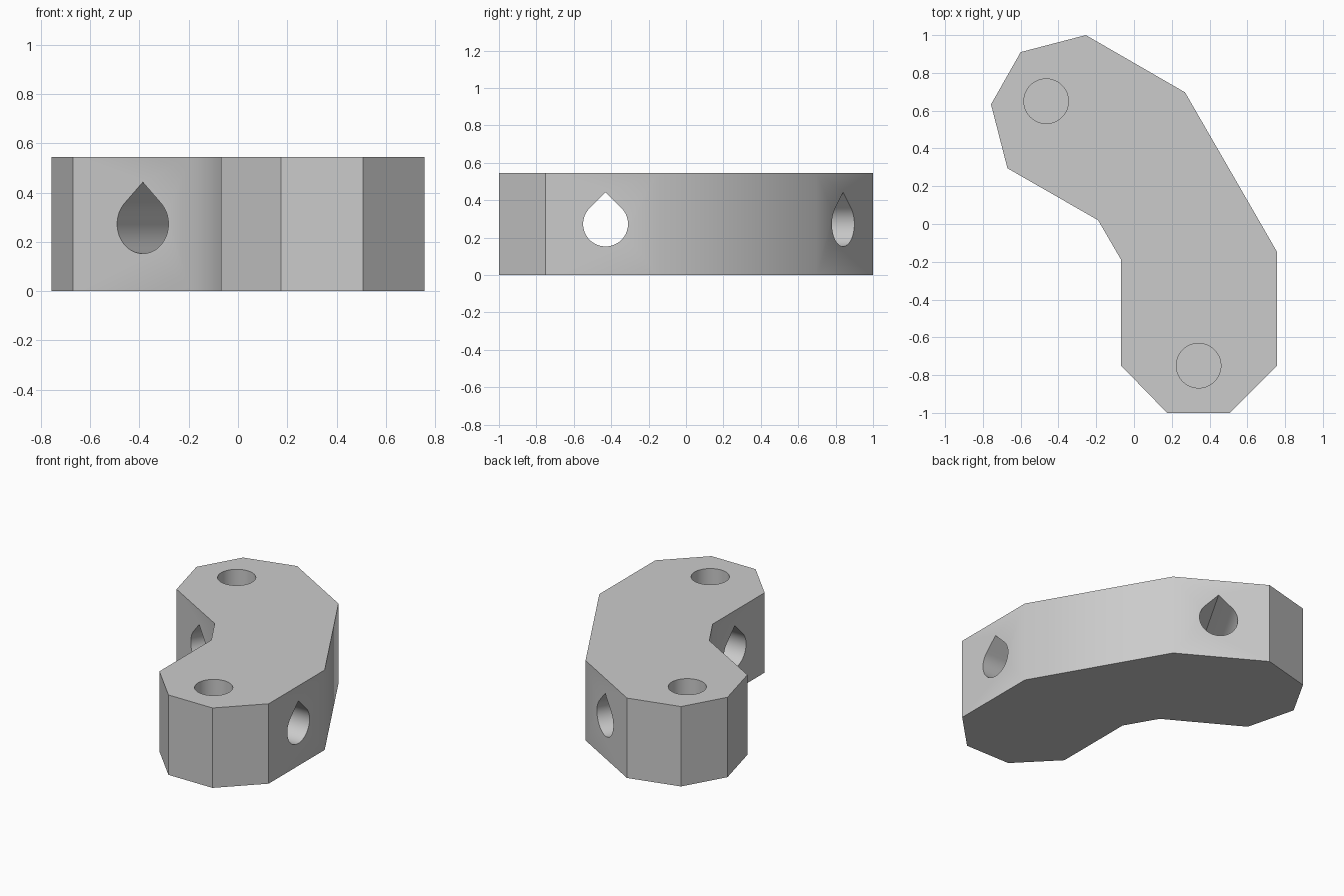
import bpy, bmesh
from math import radians, sin, cos, pi
from mathutils import Matrix

if "Cube" in bpy.data.objects:
    bpy.data.objects.remove(bpy.data.objects["Cube"])

HEIGHT = 0.545
HOLE_R = 0.12


def make_material(name, value):
    mat = bpy.data.materials.new(name)
    mat.use_nodes = True
    color = (value, value, value, 1)
    mat.diffuse_color = color
    mat.node_tree.nodes["Principled BSDF"].inputs["Base Color"].default_value = color
    return mat


def prism(name, outline, depth, matrix=Matrix()):
    """Extrude a flat outline along its local z axis."""
    bm = bmesh.new()
    face = bm.faces.new([bm.verts.new((x, y, 0)) for x, y in outline])
    top = bmesh.ops.extrude_face_region(bm, geom=[face])["geom"]
    bmesh.ops.translate(bm, vec=(0, 0, depth),
                        verts=[v for v in top if isinstance(v, bmesh.types.BMVert)])
    bmesh.ops.recalc_face_normals(bm, faces=bm.faces)
    bm.transform(matrix)
    mesh = bpy.data.meshes.new(name)
    bm.to_mesh(mesh)
    bm.free()
    obj = bpy.data.objects.new(name, mesh)
    bpy.context.collection.objects.link(obj)
    mesh.materials.append(grey)
    return obj


def arc(radius, start, end, steps):
    return [(radius * cos(start + (end - start) * i / steps),
             radius * sin(start + (end - start) * i / steps)) for i in range(steps + 1)]


grey = make_material("light grey", 0.6)

# Bent bracket body with chamfered ends
body = prism("bent_bracket", [
    (-0.255, 1.0), (0.27, 0.697), (0.757, -0.147), (0.757, -0.75),
    (0.508, -1.0), (0.175, -1.0), (-0.068, -0.75), (-0.068, -0.19),
    (-0.19, 0.02), (-0.67, 0.295), (-0.757, 0.633), (-0.6, 0.91)], HEIGHT)

# Blind round sockets in the top
circle = arc(0.118, 0, 2 * pi, 64)[:-1]
cutters = [prism("socket_cutter", circle, 1, Matrix.Translation((x, y, 0.12)))
           for x, y in ((0.342, -0.75), (-0.465, 0.65))]

# Teardrop cross holes, one square to each arm
teardrop = arc(HOLE_R, radians(135), radians(405), 48) + [(0, HOLE_R * 2 ** 0.5)]
for x, y, turn in ((0.345, -0.43, 90), (-0.183, 0.485, -30)):
    place = (Matrix.Translation((x, y, HEIGHT / 2))
             @ Matrix.Rotation(radians(turn), 4, 'Z')
             @ Matrix.Rotation(radians(90), 4, 'X')
             @ Matrix.Translation((0, 0, -0.6)))
    cutters.append(prism("cross_hole_cutter", teardrop, 1.2, place))

# Cut the holes, then smooth the gentle bends
bpy.ops.object.select_all(action='DESELECT')
body.select_set(True)
bpy.context.view_layer.objects.active = body
for cutter in cutters:
    mod = body.modifiers.new("hole", 'BOOLEAN')
    mod.operation = 'DIFFERENCE'
    mod.solver = 'EXACT'
    mod.object = cutter
    bpy.ops.object.modifier_apply(modifier=mod.name)
    bpy.data.objects.remove(cutter)
bpy.ops.object.shade_smooth_by_angle(angle=radians(38))
